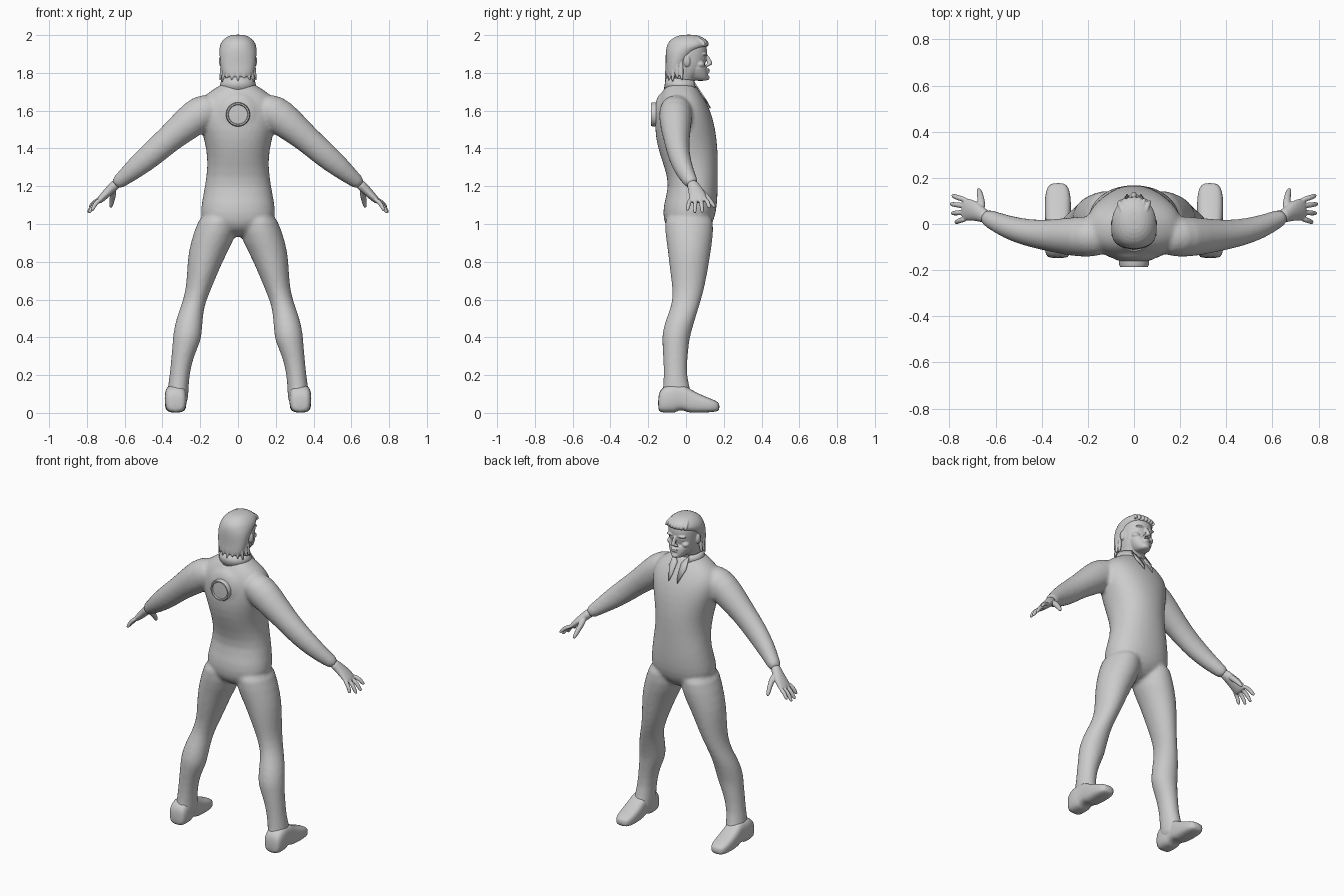
import bpy, bmesh, math
from mathutils import Vector, Matrix

grey = bpy.data.materials.new("plain grey")
grey.diffuse_color = (0.6, 0.6, 0.6, 1)


def tube(bm, rings, ref=(0, 1, 0), axis=None, n=16, p=2.0):
    """Closed loft through rings (x, y, z, half size across, half size along ref)."""
    pts = [Vector(r[:3]) for r in rings]
    loops = []
    for i, r in enumerate(rings):
        t = Vector(axis) if axis else (pts[min(i + 1, len(pts) - 1)] - pts[max(i - 1, 0)]).normalized()
        b = Vector(ref)
        b = (b - t * b.dot(t)).normalized()
        a = b.cross(t)
        loop = []
        for k in range(n):
            w = 2 * math.pi * k / n
            c, s = math.cos(w), math.sin(w)
            u = math.copysign(abs(c) ** (2 / p), c)
            v = math.copysign(abs(s) ** (2 / p), s)
            loop.append(bm.verts.new(pts[i] + a * r[3] * u + b * r[4] * v))
        loops.append(loop)
    for lo, hi in zip(loops, loops[1:]):
        for k in range(n):
            bm.faces.new((lo[k], lo[(k + 1) % n], hi[(k + 1) % n], hi[k]))
    bm.faces.new(loops[0])
    bm.faces.new(loops[-1])


def stack(bm, rows, p=2.0):
    """Loft of level rings given as (z, x inner, x outer, y back, y front)."""
    tube(bm, [((a + b) / 2, (c + d) / 2, z, abs(b - a) / 2, (d - c) / 2)
              for z, a, b, c, d in rows], axis=(0, 0, 1), p=p, n=20)


def blob(bm, c, size):
    m = Matrix.Translation(c) @ Matrix.Diagonal((*size, 1))
    bmesh.ops.create_uvsphere(bm, u_segments=16, v_segments=10, radius=1, matrix=m)


def finish(name, bm, voxel=0, smooth=0, subsurf=0, mirror=False, thick=0):
    bmesh.ops.recalc_face_normals(bm, faces=bm.faces)
    me = bpy.data.meshes.new(name)
    bm.to_mesh(me)
    bm.free()
    me.materials.append(grey)
    for f in me.polygons:
        f.use_smooth = True
    ob = bpy.data.objects.new(name, me)
    bpy.context.collection.objects.link(ob)
    if thick:
        m = ob.modifiers.new("thickness", 'SOLIDIFY')
        m.thickness, m.offset = thick, 0
    if subsurf:
        m = ob.modifiers.new("round", 'SUBSURF')
        m.levels = m.render_levels = subsurf
    if voxel:
        m = ob.modifiers.new("merge", 'REMESH')
        m.mode, m.voxel_size, m.use_smooth_shade = 'VOXEL', voxel, True
    if smooth:
        m = ob.modifiers.new("soften", 'SMOOTH')
        m.factor, m.iterations = 0.5, smooth
    if mirror:
        ob.modifiers.new("mirror", 'MIRROR')
    return ob


# suit: torso, legs and sleeves merged into one skin
bm = bmesh.new()
torso = [(.93, .05, -.03, .06), (.97, .13, -.10, .12), (1.02, .205, -.122, .152), (1.1, .197, -.124, .167),
         (1.2, .177, -.088, .17), (1.3, .162, -.115, .17), (1.4, .168, -.152, .17), (1.5, .197, -.168, .158),
         (1.58, .215, -.162, .138), (1.64, .21, -.152, .112), (1.69, .17, -.132, .082),
         (1.725, .11, -.112, .056), (1.75, .078, -.092, .04)]
stack(bm, [(z, -w, w, b, f) for z, w, b, f in torso], 2.2)
leg = [(1.08, .01, .19, -.12, .15), (.95, .0, .238, -.112, .147), (.85, .057, .265, -.096, .132),
       (.75, .103, .27, -.086, .116), (.65, .144, .277, -.07, .096), (.57, .177, .3, -.076, .072),
       (.5, .186, .328, -.106, .05), (.42, .19, .344, -.128, .026), (.37, .2, .347, -.126, .016),
       (.3, .234, .353, -.122, .01), (.2, .258, .362, -.117, .002), (.1, .262, .377, -.126, .03),
       (.03, .266, .388, -.138, .05)]
arm = [(.10, -.05, 1.63, .07, .08), (.19, -.055, 1.595, .10, .092), (.27, -.055, 1.53, .09, .086),
       (.365, -.05, 1.45, .072, .07), (.455, -.04, 1.37, .07, .06), (.545, -.015, 1.295, .058, .052),
       (.61, .015, 1.24, .042, .042), (.655, .037, 1.205, .036, .036)]
for s in (1, -1):
    stack(bm, [(z, s * a, s * b, c, d) for z, a, b, c, d in leg])
    tube(bm, [(s * x, y, z, a, b) for x, y, z, a, b in arm])
blob(bm, (0, -.125, 1.58), (.115, .045, .115))
finish("body_suit", bm, voxel=.011, smooth=4, subsurf=1)

# boots with a raised arch
bm = bmesh.new()
boot = [(-.148, .035, .02, .08), (-.138, .054, 0, .13), (-.09, .06, 0, .15), (-.055, .058, 0, .15),
        (-.045, .056, .012, .15), (-.005, .055, .012, .145), (.01, .056, 0, .135), (.06, .058, 0, .105),
        (.12, .057, .002, .08), (.16, .047, .006, .064), (.178, .028, .015, .05)]
tube(bm, [(.33, y, (lo + hi) / 2, w, (hi - lo) / 2) for y, w, lo, hi in boot],
     ref=(0, 0, 1), axis=(0, 1, 0), p=3)
finish("boots", bm, subsurf=1, mirror=True)

# hands: palm, four fingers, thumb
bm = bmesh.new()
tube(bm, [(.635, .028, 1.222, .03, .031), (.665, .043, 1.193, .026, .033), (.695, .058, 1.163, .024, .046),
          (.73, .064, 1.128, .019, .05), (.742, .066, 1.115, .013, .045)])
for y0, y1, x1, z1 in ((.024, .006, .775, 1.07), (.051, .046, .792, 1.057),
                       (.078, .087, .797, 1.06), (.103, .125, .79, 1.085)):
    a, b = Vector((.722, y0, 1.134)), Vector((x1, y1, z1))
    k = a.lerp(b, .5) + Vector((.008, 0, .008))
    tube(bm, [(*a, .013, .013), (*k, .013, .012), (*a.lerp(b, .88), .011, .011), (*b, .006, .006)], n=10)
tube(bm, [(.66, .06, 1.19, .018, .018), (.662, .098, 1.155, .019, .018), (.667, .128, 1.122, .014, .014),
          (.672, .146, 1.098, .012, .012), (.675, .153, 1.086, .006, .006)], ref=(1, 0, 0), n=10)
finish("hands", bm, voxel=.004, smooth=3, subsurf=1, mirror=True)

# head: skull, jaw and facial features merged
bm = bmesh.new()
skull = [(1.69, .07, -.085, .03), (1.74, .066, -.085, .036), (1.77, .067, -.087, .048), (1.80, .077, -.09, .08),
         (1.84, .085, -.095, .103), (1.88, .088, -.1, .11), (1.92, .09, -.1, .114), (1.955, .085, -.095, .107),
         (1.98, .062, -.07, .08), (1.99, .03, -.03, .05)]
jaw = [(1.757, .025, .05, .108), (1.768, .042, .01, .119), (1.79, .058, -.01, .119), (1.82, .071, -.01, .114),
       (1.85, .076, -.01, .108)]
for rows in (skull, jaw):
    stack(bm, [(z, -w, w, b, f) for z, w, b, f in rows], 2.2)
tube(bm, [(0, .106, 1.9, .009, .01), (0, .118, 1.872, .01, .013), (0, .129, 1.85, .014, .015),
          (0, .122, 1.838, .015, .012)], axis=(0, 0, 1), n=10)
blob(bm, (0, .117, 1.818), (.026, .009, .006))
blob(bm, (0, .116, 1.806), (.022, .009, .006))
blob(bm, (0, .112, 1.775), (.022, .013, .014))
for s in (1, -1):
    blob(bm, (s * .036, .097, 1.897), (.03, .016, .008))
    blob(bm, (s * .036, .09, 1.876), (.016, .012, .007))
    blob(bm, (s * .05, .075, 1.845), (.024, .025, .018))
    blob(bm, (s * .014, .117, 1.842), (.01, .011, .008))
    blob(bm, (s * .091, .005, 1.862), (.01, .018, .03))
finish("head", bm, voxel=.004, smooth=3, subsurf=1)

# hair: cap, nape locks and swept fringe
bm = bmesh.new()
cap = [(1.768, .072, -.108, -.03), (1.80, .085, -.111, -.012), (1.84, .093, -.108, .0), (1.88, .098, -.109, .03),
       (1.915, .1, -.108, .06), (1.94, .099, -.104, .117), (1.965, .09, -.094, .12), (1.99, .064, -.064, .092),
       (2.003, .03, -.02, .05)]
stack(bm, [(z, -w, w, b, f) for z, w, b, f in cap], 2.2)
for i in range(11):
    w = math.radians(-100 + 20 * i)
    d = Vector((math.sin(w), -math.cos(w) * .75, 0))
    o = Vector((0, -.035, 0))
    drop = .012 * (i % 3)
    tube(bm, [(*(o + d * r + Vector((0, 0, z))), t, t) for r, z, t in
              ((.084, 1.87, .008), (.087, 1.81, .012), (.09, 1.78, .01), (.1, 1.77 - drop, .003))],
         ref=d, n=8)
for i in range(7):
    x = -.066 + .022 * i
    y = .112 - 4 * x * x
    tube(bm, [(x * .7, .04, 1.985, .012, .01), (x * .9, y - .015, 1.972, .013, .011),
              (x, y + .003, 1.955, .012, .01), (x + .006, y, 1.938, .006, .005)], ref=(1, 0, 0), n=8)
finish("hair", bm, voxel=.004, smooth=2, subsurf=1)

# stand-up collar, open at the chest side
bm = bmesh.new()
prev = None
for i in range(25):
    w = math.radians(32 + 296 * i / 24)
    c = math.cos(w)
    pair = [bm.verts.new((r * math.sin(w), -.025 + r * .92 * c, z))
            for r, z in ((.096, 1.712), (.084, 1.768 - .01 * c))]
    if prev:
        bm.faces.new((prev[0], pair[0], pair[1], prev[1]))
    prev = pair
finish("collar", bm, thick=.008)

# pointed lapels hanging from the collar
bm = bmesh.new()
lapel = [(.05, .038, 1.758), (.014, .066, 1.712), (.02, .112, 1.645), (.03, .129, 1.612), (.058, .082, 1.69)]
bm.faces.new([bm.verts.new(v) for v in lapel])
finish("lapels", bm, thick=.007, mirror=True)

# round back plate with a raised rim
bm = bmesh.new()
rows = [(-.15, .064), (-.178, .064), (-.186, .06), (-.186, .053), (-.179, .05), (-.181, .001)]
tube(bm, [(0, y, 1.58, r, r) for y, r in rows], ref=(0, 0, 1), axis=(0, 1, 0), n=40)
plate = finish("back_plate", bm)
bpy.context.view_layer.objects.active = plate
plate.select_set(True)
bpy.ops.object.shade_smooth_by_angle(angle=math.radians(30))
